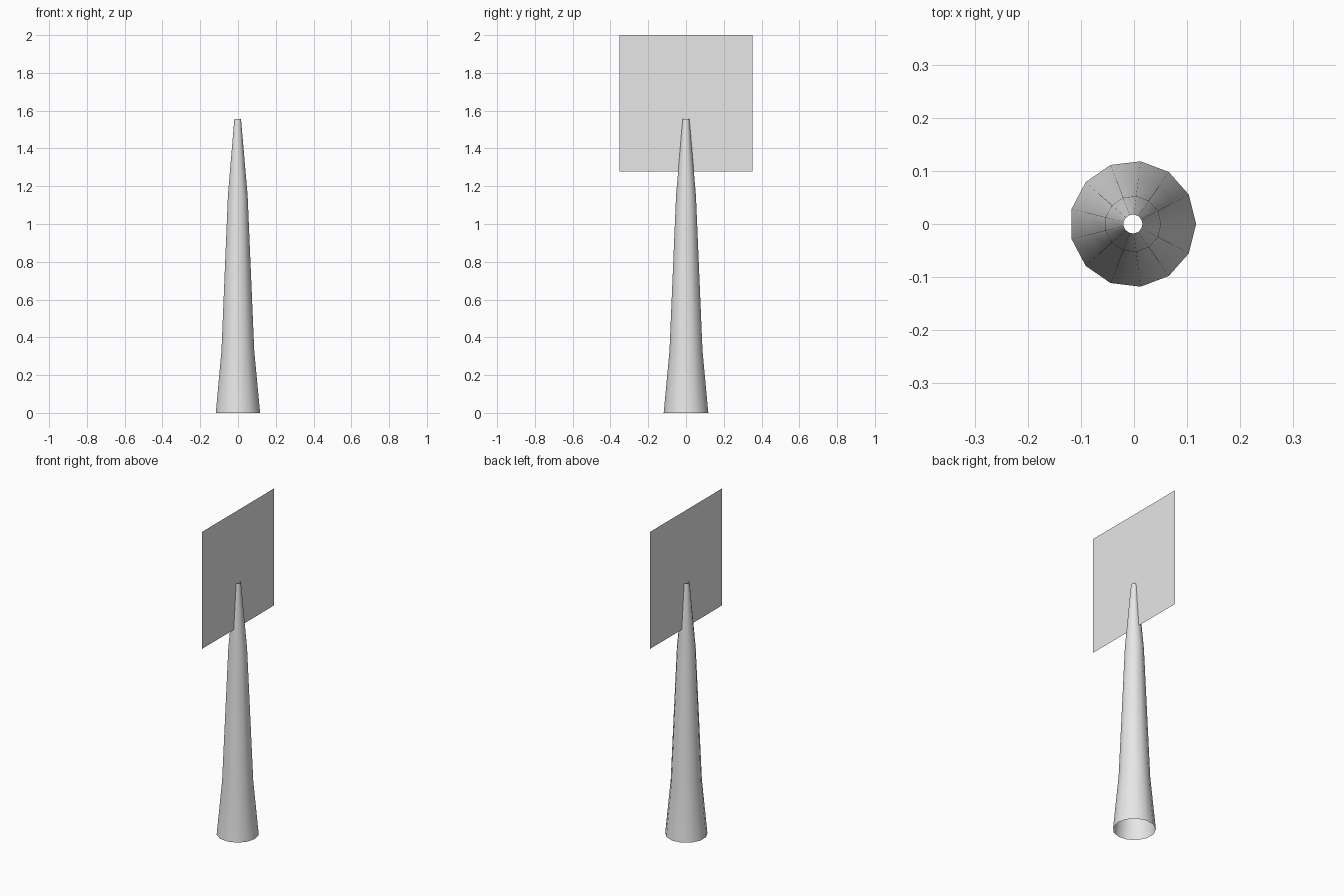
import bpy
import bmesh
from math import cos, sin, tau

if "Cube" in bpy.data.objects:
    bpy.data.objects.remove(bpy.data.objects["Cube"], do_unlink=True)

grey = bpy.data.materials.new("plain_grey")
grey.use_nodes = True
grey.diffuse_color = (0.8, 0.8, 0.8, 1)
grey.node_tree.nodes["Principled BSDF"].inputs["Base Color"].default_value = (0.8, 0.8, 0.8, 1)


def add_object(name, bm, smooth):
    mesh = bpy.data.meshes.new(name)
    for face in bm.faces:
        face.smooth = smooth
    bm.to_mesh(mesh)
    bm.free()
    mesh.materials.append(grey)
    obj = bpy.data.objects.new(name, mesh)
    bpy.context.collection.objects.link(obj)
    return obj


# Tapered shaft: open-ended tube with thirteen sides
SIDES = 13
PROFILE = [(0.119, 0), (0.088, 0.33), (0.053, 1.15), (0.018, 1.555)]
bm = bmesh.new()
rings = [[bm.verts.new((r * cos(tau * i / SIDES) - 0.002, r * sin(tau * i / SIDES), z))
          for i in range(SIDES)] for r, z in PROFILE]
for low, high in zip(rings, rings[1:]):
    for i in range(SIDES):
        j = (i + 1) % SIDES
        bm.faces.new((low[i], low[j], high[j], high[i]))
add_object("tapered_shaft", bm, True)

# Upright flat panel crossing the tip of the shaft
HALF, BOTTOM, TOP = 0.353, 1.277, 2.0
bm = bmesh.new()
bm.faces.new([bm.verts.new((0, y, z)) for y, z in
              ((-HALF, BOTTOM), (HALF, BOTTOM), (HALF, TOP), (-HALF, TOP))])
add_object("flat_panel", bm, False)
